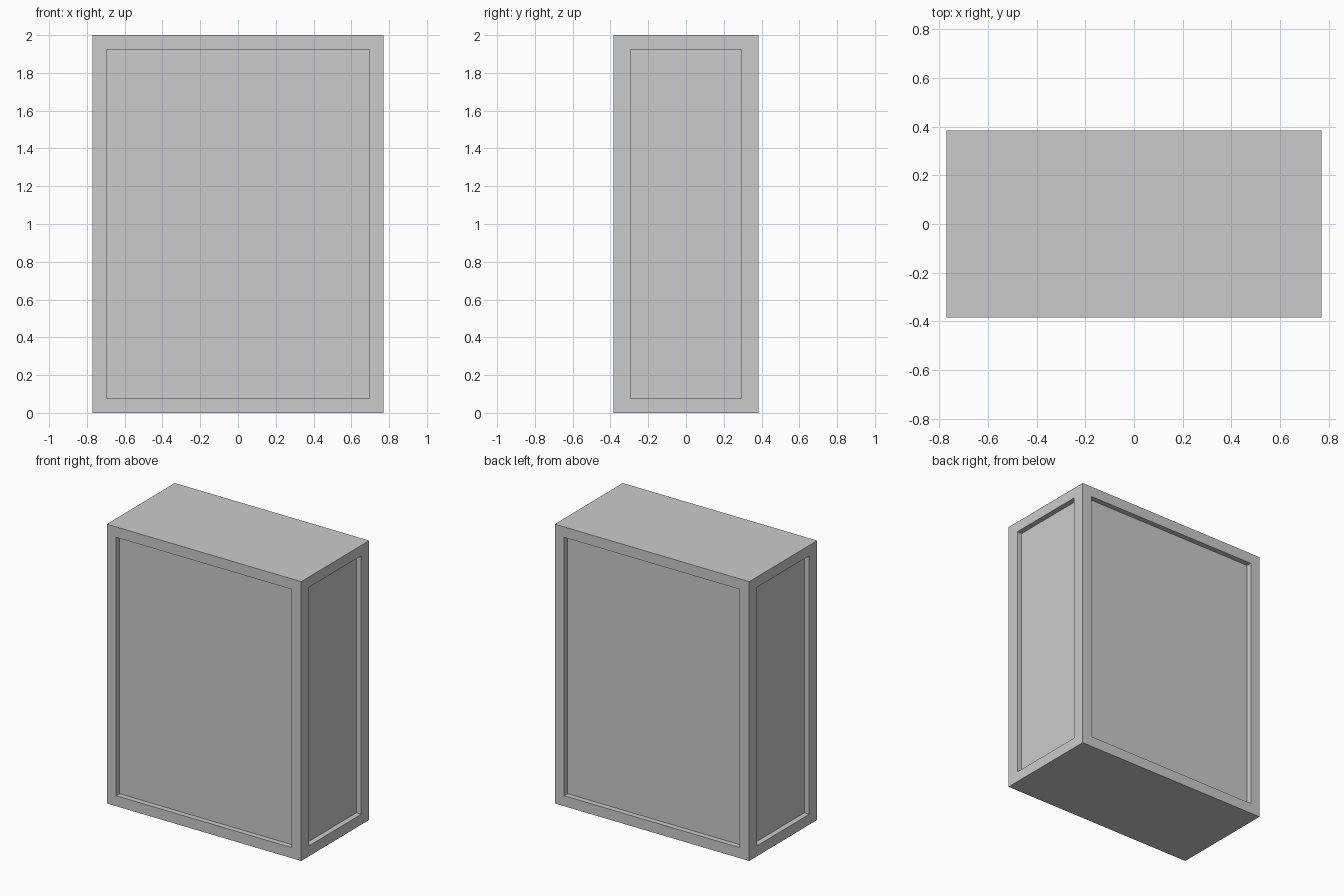
import bpy, bmesh
from mathutils import Matrix, Vector

if "Cube" in bpy.data.objects:
    bpy.data.objects.remove(bpy.data.objects["Cube"])

W, D, H = 1.54, 0.77, 2.0      # overall size
RAIL = 0.075                   # frame margin, top/bottom and front/back posts
SIDE_Y = 0.294                 # half width of the side panels
RECESS = 0.0385                # panel depth

# Solid cabinet block standing on the ground
bm = bmesh.new()
bmesh.ops.create_cube(bm, size=1, matrix=Matrix.Translation((0, 0, H / 2)) @ Matrix.Diagonal((W, D, H, 1)))
bm.normal_update()

# Recessed panel on each of the four upright faces
walls = [f for f in bm.faces if abs(f.normal.z) < 0.5]
bmesh.ops.inset_individual(bm, faces=walls, thickness=RAIL, use_even_offset=True)
for panel in walls:
    normal = panel.normal.copy()
    if abs(normal.x) > 0.5:
        for v in panel.verts:
            v.co.y = SIDE_Y if v.co.y > 0 else -SIDE_Y
    sunk = bmesh.ops.extrude_discrete_faces(bm, faces=[panel])["faces"][0]
    bmesh.ops.translate(bm, verts=sunk.verts[:], vec=-normal * RECESS)

bmesh.ops.recalc_face_normals(bm, faces=bm.faces)
mesh = bpy.data.meshes.new("panelled_cabinet")
bm.to_mesh(mesh)
bm.free()
bpy.context.collection.objects.link(bpy.data.objects.new("panelled_cabinet", mesh))
